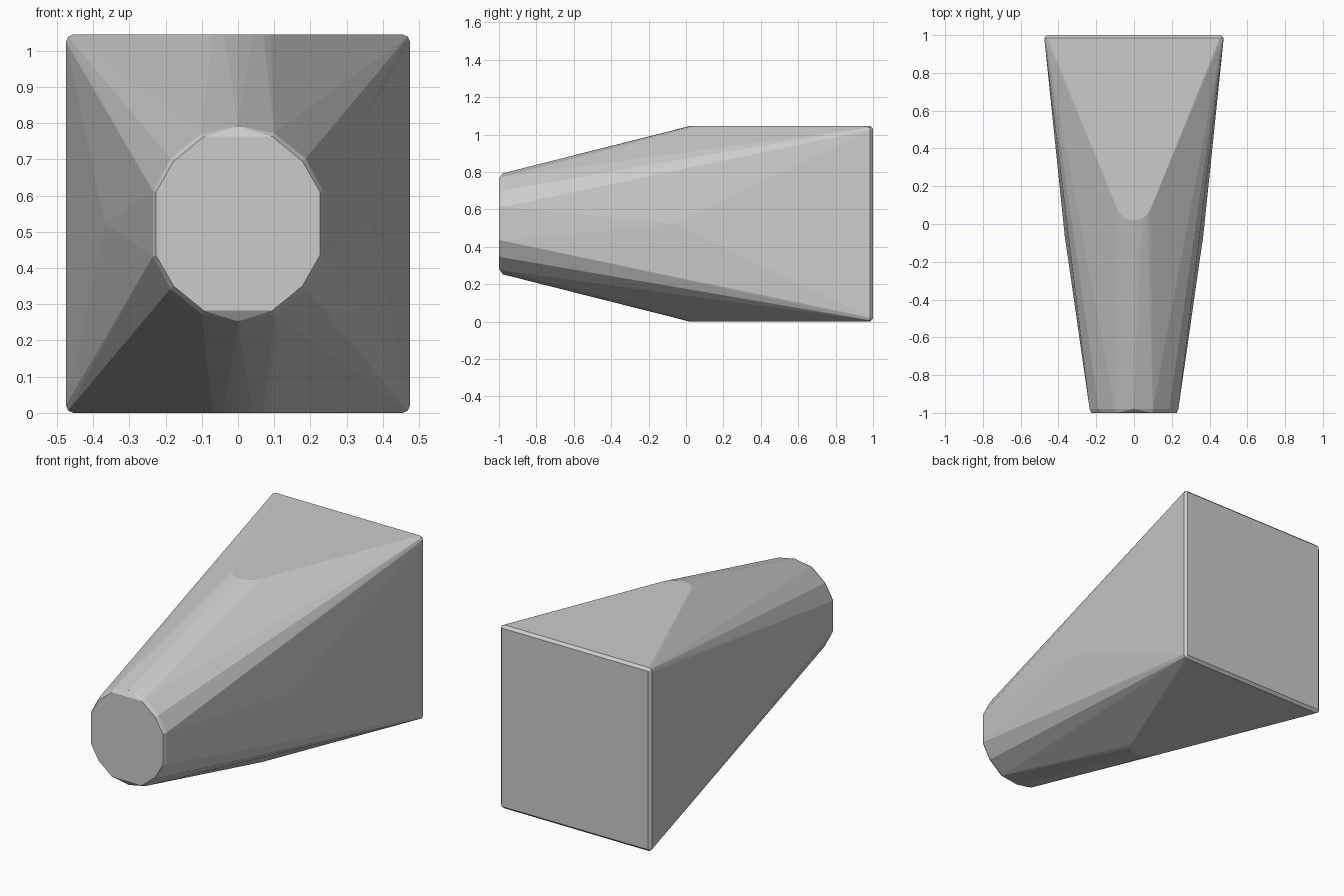
import bpy, bmesh

if "Cube" in bpy.data.objects:
    bpy.data.objects.remove(bpy.data.objects["Cube"])

CZ = 0.5225   # height of the long axis
pts = set()


def mirrored(x, y, z):
    """Add a point in all four quadrants around the long axis."""
    for sx in (-1, 1):
        for sz in (-1, 1):
            pts.add((sx * x, y, CZ + sz * z))


# Front nose: full rim, then a slightly smaller cap
for x, z in ((0.235, 0.09), (0.187, 0.18), (0.10, 0.25), (0, 0.27)):
    mirrored(x, -0.98, z)
for x, z in ((0.226, 0.088), (0.178, 0.172), (0.095, 0.24)):
    mirrored(x, -1.0, z)

# Middle: rounded tips of the flat top and bottom, and slight side bulge
for x, y, z in ((0, 0.02, 0.5225), (0.04, 0.027, 0.5225),
                (0.07, 0.05, 0.5225), (0.09, 0.085, 0.5225),
                (0.367, -0.06, 0)):
    mirrored(x, y, z)

# Back rectangle: rounded corners, with a small chamfer to the end face
for x, y, z in ((0.475, 0.985, 0.502), (0.469, 0.985, 0.516),
                (0.455, 0.985, 0.5225), (0.461, 1.0, 0.508)):
    mirrored(x, y, z)

# Tapered body: one closed faceted skin over the sections
bm = bmesh.new()
for p in sorted(pts):
    bm.verts.new(p)
res = bmesh.ops.convex_hull(bm, input=bm.verts[:])
loose = [v for v in bm.verts if not v.link_faces]
bmesh.ops.delete(bm, geom=loose, context='VERTS')
bmesh.ops.dissolve_limit(bm, angle_limit=0.01, verts=bm.verts[:], edges=bm.edges[:])
bmesh.ops.recalc_face_normals(bm, faces=bm.faces[:])
mesh = bpy.data.meshes.new("tapered_body")
bm.to_mesh(mesh)
bm.free()
bpy.context.collection.objects.link(bpy.data.objects.new("tapered_body", mesh))
